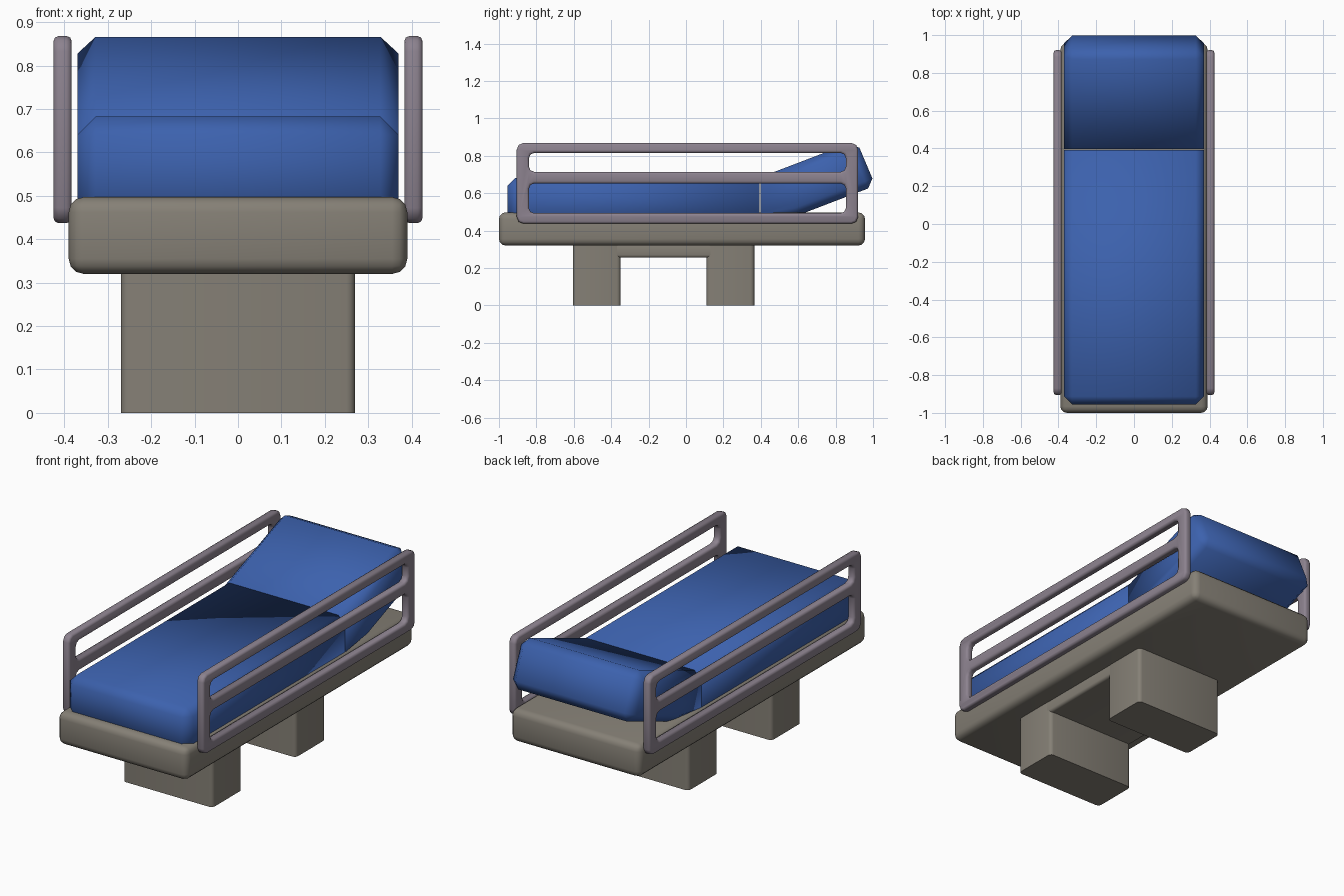
import bpy, bmesh, math
from mathutils import Matrix

if "Cube" in bpy.data.objects:
    bpy.data.objects.remove(bpy.data.objects["Cube"])


def material(name, rgb):
    m = bpy.data.materials.new(name)
    m.diffuse_color = (*rgb, 1)
    m.use_nodes = True
    m.node_tree.nodes["Principled BSDF"].inputs["Base Color"].default_value = m.diffuse_color
    return m


BEIGE = material("warm grey plastic", (0.235, 0.215, 0.18))
BLUE = material("blue vinyl", (0.045, 0.12, 0.42))
MAUVE = material("mauve grey rail", (0.265, 0.225, 0.275))


def finish(name, mesh, mat, angle):
    mesh.materials.clear()
    mesh.materials.append(mat)
    mesh.polygons.foreach_set("use_smooth", [True] * len(mesh.polygons))
    mesh.set_sharp_from_angle(angle=math.radians(angle))
    ob = bpy.data.objects.new(name, mesh)
    bpy.context.scene.collection.objects.link(ob)
    return ob


def prism(name, profile, half, mat, bevel, segs, pick, angle=40):
    """Side profile (y, z) spread across x, with the picked sharp edges bevelled."""
    bm = bmesh.new()
    a = [bm.verts.new((-half, y, z)) for y, z in profile]
    b = [bm.verts.new((half, y, z)) for y, z in profile]
    bm.faces.new(a)
    bm.faces.new(b[::-1])
    for i in range(len(a)):
        j = (i + 1) % len(a)
        bm.faces.new((a[i], b[i], b[j], a[j]))
    bmesh.ops.recalc_face_normals(bm, faces=bm.faces[:])
    edges = [e for e in bm.edges if e.calc_face_angle(0) > 0.7 and pick(e)]
    bmesh.ops.bevel(bm, geom=edges, offset=bevel, offset_type='OFFSET',
                    segments=segs, profile=0.5, affect='EDGES')
    mesh = bpy.data.meshes.new(name)
    bm.to_mesh(mesh)
    bm.free()
    return finish(name, mesh, mat, angle)


def rect(y0, y1, z0, z1):
    return [(y0, z0), (y1, z0), (y1, z1), (y0, z1)]


def runs_along(axis):
    return lambda e: abs((e.verts[0].co - e.verts[1].co).normalized()[axis]) > 0.9


def off_seam(e):
    return not all(abs(v.co.y - 0.395) < 0.01 for v in e.verts)


# bed deck
prism("bed_deck", rect(-1.0, 0.957, 0.32, 0.497), 0.39, BEIGE, 0.035, 3,
      lambda e: True)

# pedestal: two legs joined by a bridge
for name, y0, y1 in (("front_leg", -0.605, -0.35), ("back_leg", 0.11, 0.365)):
    prism(name, rect(y0, y1, 0, 0.33), 0.27, BEIGE, 0.02, 3, runs_along(2))
prism("leg_bridge", rect(-0.38, 0.14, 0.255, 0.33), 0.27, BEIGE, 0.015, 3,
      runs_along(1))

# mattress: flat section and raised head section, softly shaded
prism("mattress", rect(-0.955, 0.393, 0.44, 0.682), 0.37, BLUE, 0.042, 1,
      off_seam, 180)
prism("head_rest", [(0.397, 0.45), (0.595, 0.48), (1.013, 0.64),
                    (0.911, 0.881), (0.397, 0.685)],
      0.37, BLUE, 0.042, 1, off_seam, 180)


def rounded(y0, y1, z0, z1, r):
    """Rectangle outline with clipped, slightly rounded corners."""
    pts = []
    for cy, cz, start in ((y1 - r, z1 - r, 0), (y0 + r, z1 - r, 90),
                          (y0 + r, z0 + r, 180), (y1 - r, z0 + r, 270)):
        for k in range(3):
            t = math.radians(start + 45 * k)
            pts.append((cy + r * math.cos(t), cz + r * math.sin(t)))
    return pts


# side rails: framed outline with two long openings
BEV = 0.012
outlines = [rounded(-0.905, 0.92, 0.437, 0.868, 0.035),
            rounded(-0.84, 0.855, 0.493, 0.652, 0.028),
            rounded(-0.84, 0.855, 0.714, 0.815, 0.028)]
curve = bpy.data.curves.new("rail_outline", 'CURVE')
curve.dimensions = '2D'
curve.fill_mode = 'BOTH'
curve.extrude = 0.021 - BEV
curve.bevel_depth = BEV
curve.bevel_resolution = 1
curve.offset = -BEV
for pts in outlines:
    s = curve.splines.new('POLY')
    s.points.add(len(pts) - 1)
    for p, (y, z) in zip(s.points, pts):
        p.co = (y, z, 0, 1)
    s.use_cyclic_u = True
helper = bpy.data.objects.new("rail_outline", curve)
bpy.context.scene.collection.objects.link(helper)
bpy.context.view_layer.update()
evaluated = helper.evaluated_get(bpy.context.evaluated_depsgraph_get())
rail = bpy.data.meshes.new_from_object(evaluated)
bpy.data.objects.remove(helper)
bm = bmesh.new()
bm.from_mesh(rail)
bmesh.ops.remove_doubles(bm, verts=bm.verts[:], dist=0.0005)
bmesh.ops.recalc_face_normals(bm, faces=bm.faces[:])
bm.to_mesh(rail)
bm.free()
# turn the flat outline upright: local x, y, z become y, z, x
rail.transform(Matrix(((0, 0, 1, 0), (1, 0, 0, 0), (0, 1, 0, 0), (0, 0, 0, 1))))
for name, x in (("left_rail", -0.404), ("right_rail", 0.404)):
    finish(name, rail.copy(), MAUVE, 50).location.x = x
